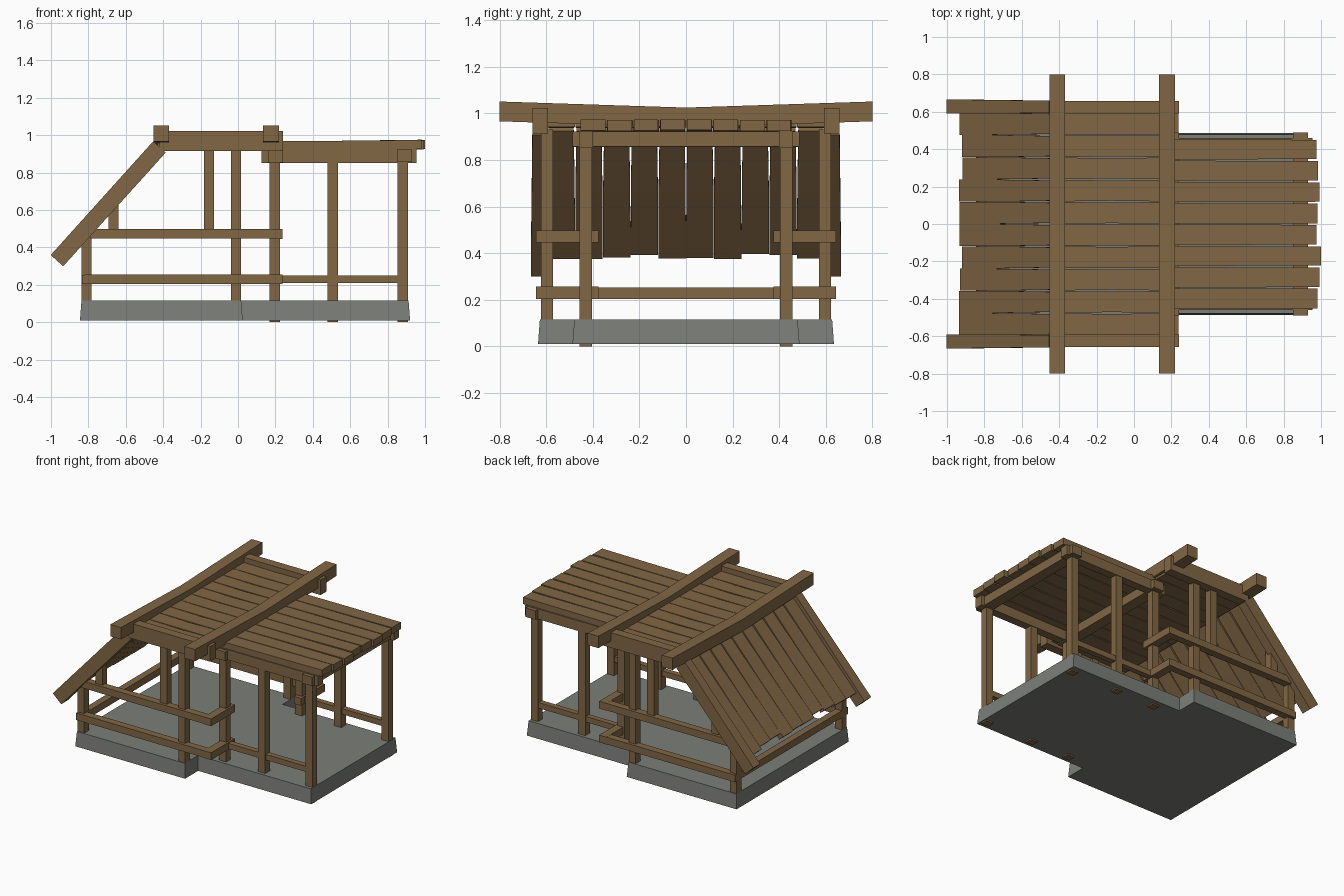
import bpy, random
from mathutils import Vector

if "Cube" in bpy.data.objects:
    bpy.data.objects.remove(bpy.data.objects["Cube"])

random.seed(4)


def material(name, rgb):
    m = bpy.data.materials.new(name)
    m.diffuse_color = (*rgb, 1)
    m.use_nodes = True
    m.node_tree.nodes["Principled BSDF"].inputs["Base Color"].default_value = m.diffuse_color
    return m


WOOD = material("wood", (0.22, 0.135, 0.06))
STONE = material("stone", (0.2, 0.21, 0.19))


def mesh(name, verts, faces, mat):
    me = bpy.data.meshes.new(name)
    me.from_pydata(verts, [], faces)
    me.materials.append(mat)
    ob = bpy.data.objects.new(name, me)
    bpy.context.collection.objects.link(ob)
    return ob


def timber(name, points, widths, height, side):
    """Straight or bent timber: rectangular section lofted through points."""
    points = [Vector(p) for p in points]
    side = Vector(side)
    up = (points[-1] - points[0]).normalized().cross(side)
    verts, faces = [], []
    for p, w in zip(points, widths):
        for a, b in ((-1, -1), (1, -1), (1, 1), (-1, 1)):
            verts.append(p + side * a * w / 2 + up * b * height / 2)
    n = len(points)
    for i in range(n - 1):
        for j in range(4):
            k = (j + 1) % 4
            faces.append((4 * i + j, 4 * i + 4 + j, 4 * i + 4 + k, 4 * i + k))
    faces += [(0, 1, 2, 3), tuple(4 * n - 1 - j for j in range(4))]
    ob = mesh(name, verts, faces, WOOD)
    # consistent outward normals
    import bmesh
    bm = bmesh.new()
    bm.from_mesh(ob.data)
    bmesh.ops.recalc_face_normals(bm, faces=bm.faces)
    bm.to_mesh(ob.data)
    bm.free()
    return ob


def block(name, x0, x1, y0, y1, z0, z1):
    y, z = (y0 + y1) / 2, (z0 + z1) / 2
    return timber(name, [(x0, y, z), (x1, y, z)], [abs(y1 - y0)] * 2, z1 - z0, (0, 1, 0))


# stepped stone base, slightly narrower at the top
outline = [(-0.845, -0.635), (0.025, -0.635), (0.025, -0.487), (0.92, -0.487),
           (0.92, 0.487), (0.025, 0.487), (0.025, 0.635), (-0.845, 0.635)]
inset = 0.008
top = [(x - inset if x > 0 else x + inset, y - inset if y > 0 else y + inset, 0.115)
       for x, y in outline]
n = len(outline)
mesh("stone_base", [(x, y, 0.01) for x, y in outline] + top,
     [tuple(reversed(range(n))), tuple(range(n, 2 * n))] +
     [(i, (i + 1) % n, n + (i + 1) % n, n + i) for i in range(n)], STONE)

# parts mirrored on both sides
for s, tag in ((-1, "near"), (1, "far")):
    # posts of the wide bay: x centre, bottom, top
    for label, x, z0, z1 in (("rear_post", -0.81, 0.1, 0.5), ("middle_post", -0.01, 0.1, 0.93),
                             ("tall_stud", -0.155, 0.46, 0.93), ("short_stud", -0.665, 0.46, 0.66)):
        block(f"{label}_{tag}", x - 0.027, x + 0.027, s * 0.57, s * 0.622, z0, z1)
    # posts of the narrow bay
    for label, x in (("inner_porch_post", 0.197), ("mid_porch_post", 0.507), ("front_porch_post", 0.882)):
        block(f"{label}_{tag}", x - 0.028, x + 0.028, s * 0.404, s * 0.456, 0, 0.9)
    # rails and their short returns
    for label, x0, z0, z1 in (("lower_rail", -0.82, 0.205, 0.255), ("upper_rail", -0.79, 0.447, 0.497)):
        block(f"{label}_{tag}", x0, 0.236, s * 0.59, s * 0.642, z0, z1)
        block(f"{label}_return_{tag}", 0.18, 0.238, s * 0.375, s * 0.644, z0 - 0.001, z1 + 0.001)
    block(f"porch_rail_{tag}", 0.2, 0.87, s * 0.41, s * 0.45, 0.21, 0.25)
    # roof side beam, sloped rafter and porch beam
    block(f"roof_side_beam_{tag}", -0.42, 0.24, s * 0.592, s * 0.658, 0.914, 1.022)
    timber(f"rafter_{tag}", [(-0.968, s * 0.628, 0.329), (-0.42, s * 0.626, 0.937)],
           [0.076, 0.066], 0.09, (0, 1, 0))
    block(f"porch_beam_{tag}", 0.125, 0.955, s * 0.4, s * 0.46, 0.852, 0.925)

# rear rail and porch cross beams
block("rear_rail", -0.835, -0.785, -0.64, 0.64, 0.203, 0.253)
block("porch_front_header", 0.85, 0.93, -0.488, 0.488, 0.858, 0.922)
block("porch_inner_header", 0.16, 0.24, -0.488, 0.488, 0.855, 0.918)

# ridge beams that dip in the middle
for label, x in (("rear_ridge_beam", -0.41), ("front_ridge_beam", 0.177)):
    timber(label, [(x, -0.8, 1.008), (x, 0, 0.982), (x, 0.8, 1.008)], [0.084] * 3, 0.085, (1, 0, 0))

# upper and sloped roof planks, waisted so narrow gaps open between them
pitch = 0.119
for i in range(10):
    y = (i - 4.5) * pitch
    waist = random.uniform(0.107, 0.113)
    timber(f"upper_plank_{i}", [(-0.43, y, 0.963), (-0.12, y, 0.96), (0.2, y, 0.963)],
           [0.117, waist, 0.117], 0.045, (0, 1, 0))
    e = random.uniform(-0.012, 0.012)
    timber(f"slope_plank_{i}", [(-0.912 + e, y, 0.398 + e * 1.1), (-0.66, y, 0.671), (-0.42, y, 0.937)],
           [0.118, 0.116, 0.107], 0.04, (0, 1, 0))

# porch roof planks with uneven ends
for i in range(8):
    y = (i - 3.5) * 0.114
    end = 1.0 if i == 2 else random.uniform(0.975, 0.995)
    lift = random.uniform(-0.002, 0.003)
    timber(f"porch_plank_{i}", [(0.18, y, 0.944), (0.55, y, 0.946), (end, y, 0.949 + lift)],
           [0.109, random.uniform(0.103, 0.11), random.uniform(0.098, 0.108)], 0.048, (0, 1, 0))
